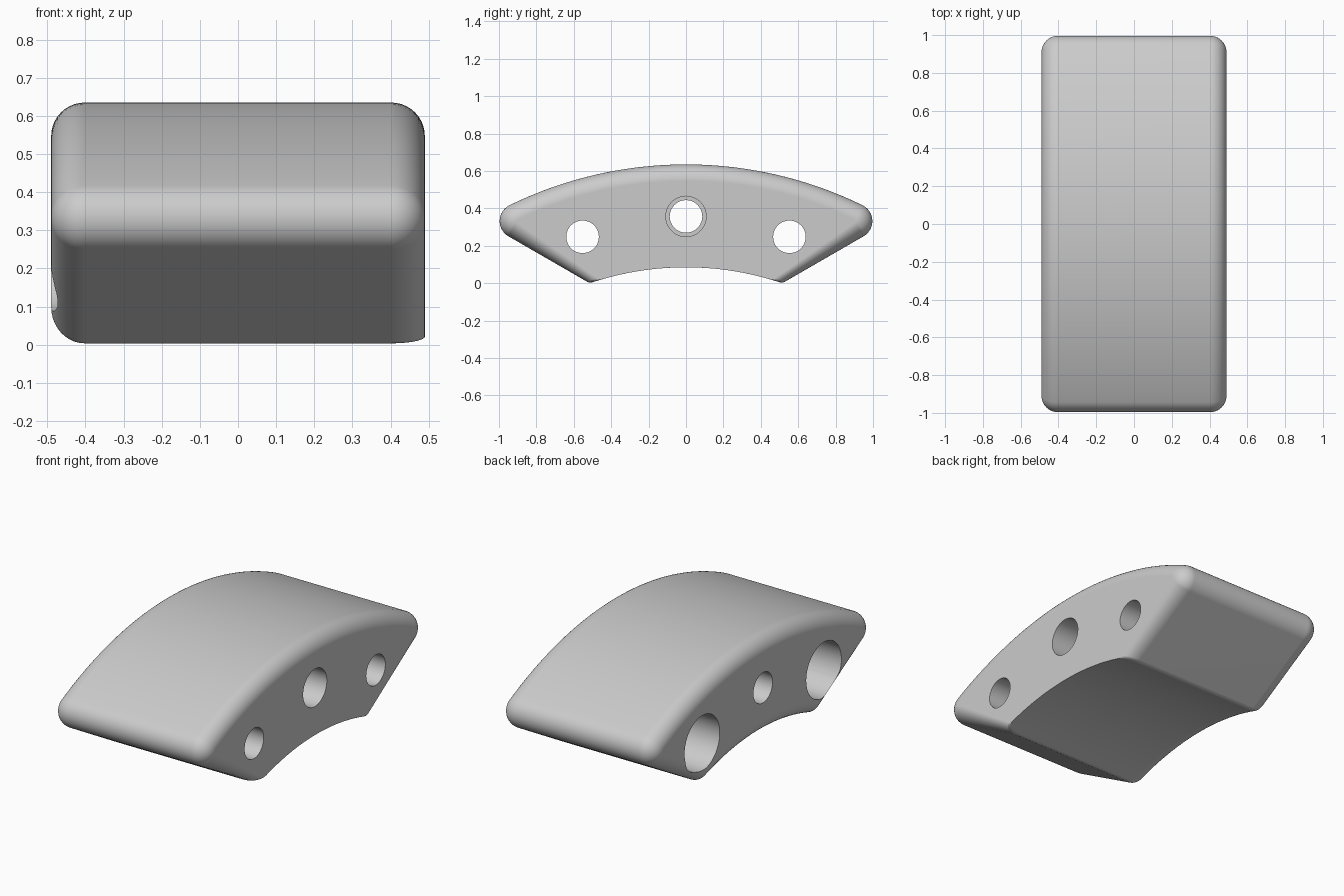
import bpy
import bmesh
from math import sin, cos, pi, atan2, radians, sqrt
from mathutils import Vector

cube = bpy.data.objects.get("Cube")
if cube:
    bpy.data.objects.remove(cube, do_unlink=True)

HALF = 0.49                       # half width along x
CENTRE = Vector((0, -1.515))      # shared centre of both arcs, in (y, z)
R_OUT, R_IN = 2.15, 1.60
TIP, HEEL, FILLET = 0.094, 0.04, 0.088   # corner and edge radii
FOOT = Vector((0.515, 0))         # where the slanted end meets the base
SLOPE = Vector((cos(radians(30)), sin(radians(30))))
NORMAL = Vector((SLOPE.y, -SLOPE.x))

grey = bpy.data.materials.new("light_grey")
grey.use_nodes = True
grey.diffuse_color = (0.6, 0.6, 0.6, 1)
grey.node_tree.nodes["Principled BSDF"].inputs["Base Color"].default_value = (0.6, 0.6, 0.6, 1)


def corner_centre(inset, radius):
    """Point inset from the slanted end and at a radius from the arc centre."""
    a = FOOT - inset * NORMAL - CENTRE
    b = a.dot(SLOPE)
    return CENTRE + a + SLOPE * (sqrt(b * b - a.length_squared + radius * radius) - b)


def arc(c, r, start, end, n):
    steps = [start + (end - start) * i / n for i in range(n + 1)]
    return [Vector((c.x + r * cos(t), c.y + r * sin(t))) for t in steps]


def angle(v):
    return atan2(v.y, v.x)


def section(d, d_heel, d_inner):
    """Closed arched outline, inset by the given amounts."""
    tip = corner_centre(TIP, R_OUT - TIP)
    heel = corner_centre(HEEL + d_heel, R_IN + d_inner + HEEL)
    a_tip, a_heel = angle(tip - CENTRE), angle(heel - CENTRE)
    side = arc(CENTRE, R_OUT - d, pi / 2, a_tip, 24)
    side += arc(tip, TIP - d, a_tip, angle(NORMAL), 12)[1:]
    side += arc(heel, HEEL, angle(NORMAL), a_heel - pi, 6)
    side += arc(CENTRE, R_IN + d_inner, a_heel, pi / 2, 16)[1:]
    return side + [Vector((-p.x, p.y)) for p in side[-2:0:-1]]


# Arched block lofted through the rounded ends; the inner edge at +x stays sharp
bm = bmesh.new()
rings = []
STEPS = 10
for end in (-1, 1):
    for i in range(STEPS + 1):
        k = i if end > 0 else STEPS - i
        a = pi / 2 * k / STEPS
        d = FILLET * (1 - cos(a))
        x = end * (HALF - FILLET + FILLET * sin(a))
        outline = section(d, d if end < 0 else d * 0.5, d if end < 0 else 0)
        rings.append([bm.verts.new((x, p.x, p.y)) for p in outline])
for r0, r1 in zip(rings, rings[1:]):
    for j in range(len(r0)):
        k = (j + 1) % len(r0)
        bm.faces.new((r0[j], r0[k], r1[k], r1[j]))
bm.faces.new(rings[0])
bm.faces.new(rings[-1])
bmesh.ops.recalc_face_normals(bm, faces=bm.faces)
mesh = bpy.data.meshes.new("arched_block")
bm.to_mesh(mesh)
bm.free()
block = bpy.data.objects.new("arched_block", mesh)
bpy.context.collection.objects.link(block)
mesh.materials.append(grey)
bpy.context.view_layer.objects.active = block


def bore(y, z, r, x0, x1):
    """Cut a round hole along x."""
    bpy.ops.mesh.primitive_cylinder_add(vertices=48, radius=r, depth=x1 - x0,
                                        location=((x0 + x1) / 2, y, z),
                                        rotation=(0, pi / 2, 0))
    cutter = bpy.context.object
    cutter.name = "hole_cutter"
    cutter.hide_render = True
    cutter.data.materials.append(grey)
    mod = block.modifiers.new("hole", 'BOOLEAN')
    mod.operation = 'DIFFERENCE'
    mod.solver = 'EXACT'
    mod.object = cutter
    bpy.context.view_layer.objects.active = block
    bpy.ops.object.modifier_apply(modifier=mod.name)
    bpy.data.objects.remove(cutter, do_unlink=True)


# Through holes, with wide recesses at -x for the outer pair and at +x for the middle
for y, z in ((-0.553, 0.248), (0, 0.357), (0.553, 0.248)):
    bore(y, z, 0.087, -0.7, 0.7)
    if y:
        bore(y, z, 0.16, -0.7, 0)
    else:
        bore(y, z, 0.108, 0, 0.7)

# Smooth shading with crisp hole rims
bpy.ops.object.select_all(action='DESELECT')
block.select_set(True)
bpy.context.view_layer.objects.active = block
bpy.ops.object.shade_smooth_by_angle(angle=radians(30))
weighted = block.modifiers.new("weighted_normals", 'WEIGHTED_NORMAL')
weighted.keep_sharp = True
